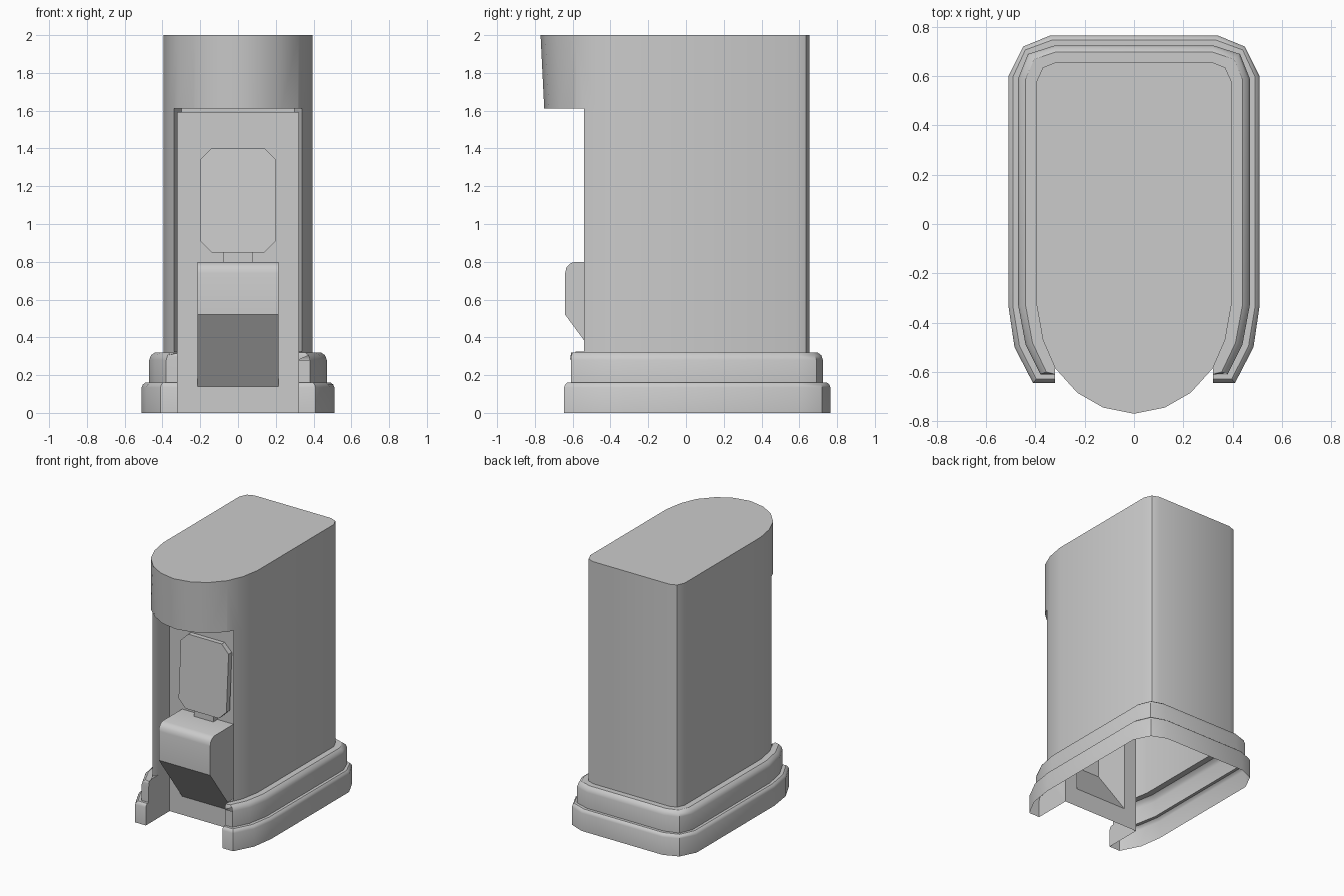
import bpy, bmesh, math

if "Cube" in bpy.data.objects:
    bpy.data.objects.remove(bpy.data.objects["Cube"])


def make(name, rings):
    """Loft a closed solid through rings that share a point count."""
    bm = bmesh.new()
    vs = [[bm.verts.new(p) for p in r] for r in rings]
    n = len(vs[0])
    for a, b in zip(vs, vs[1:]):
        for i in range(n):
            j = (i + 1) % n
            bm.faces.new((a[i], a[j], b[j], b[i]))
    bm.faces.new(vs[0][::-1])
    bm.faces.new(vs[-1])
    bmesh.ops.recalc_face_normals(bm, faces=bm.faces)
    me = bpy.data.meshes.new(name)
    bm.to_mesh(me)
    bm.free()
    ob = bpy.data.objects.new(name, me)
    bpy.context.collection.objects.link(ob)
    return ob


def box(name, x, y0, y1, z0, z1):
    return make(name, [[(-x, y0, z), (x, y0, z), (x, y1, z), (-x, y1, z)]
                       for z in (z0, z1)])


def combine(ob, other, op):
    """Apply a boolean and discard the helper."""
    m = ob.modifiers.new(op, 'BOOLEAN')
    m.object, m.operation, m.solver = other, op, 'EXACT'
    bpy.context.view_layer.objects.active = ob
    bpy.ops.object.modifier_apply(modifier=m.name)
    bpy.data.objects.remove(other)


def lerp(a, b, t):
    return [(p[0] + (q[0] - p[0]) * t, p[1] + (q[1] - p[1]) * t) for p, q in zip(a, b)]


def ring(half, z):
    pts = half + [(-x, y) for x, y in reversed(half[:-1])]
    return [(x, y, z) for x, y in pts]


# Half outlines, back to front: lower plinth, upper plinth, housing
low = [(.34, .765), (.45, .72), (.51, .6), (.51, -.33), (.485, -.5), (.41, -.645),
       (.2, -.645), (.1, -.645), (0, -.645)]
mid = [(.32, .725), (.43, .69), (.47, .59), (.47, -.33), (.44, -.49), (.38, -.61),
       (.2, -.61), (.1, -.61), (0, -.61)]
top = [(.32, .655), (.37, .635), (.395, .58), (.395, -.33), (.37, -.47), (.32, -.585),
       (.23, -.685), (.125, -.745), (0, -.77)]
foot = top[:6] + [(x, -.585) for x, y in top[6:]]
lip = top[:6] + [(x, y + .02) for x, y in top[6:]]

# Housing with stepped plinth
housing = make("housing", [
    ring(low, 0), ring(low, .135), ring(lerp(low, mid, .15), .15),
    ring(lerp(low, mid, .45), .16), ring(mid, .16), ring(mid, .28),
    ring(lerp(mid, top, .12), .305), ring(lerp(mid, top, .4), .32),
    ring(foot, .32), ring(lip, 1.6), ring(top, 2)])

# Front alcove, then its flared opening
combine(housing, box("alcove_cutter", .32, -1, -.36, -.5, 1.59), 'DIFFERENCE')
flare = [(-.3, -.46), (-.34, -.54), (-.34, -1), (.34, -1), (.34, -.54), (.3, -.46)]
combine(housing, make("flare_cutter", [[(x, y, z) for x, y in flare]
                                       for z in (.325, 1.612)]), 'DIFFERENCE')

# Dispenser hopper, rounded at the top and sloped below
hopper = [(-.3, .8), (-.59, .8), (-.615, .79), (-.633, .77), (-.64, .74),
          (-.64, .52), (-.36, .14), (-.3, .14)]
combine(housing, make("hopper", [[(x, y, z) for y, z in hopper] for x in (-.215, .215)]),
        'UNION')

# Open underside
bm = bmesh.new()
bm.from_mesh(housing.data)
under = [f for f in bm.faces if all(v.co.z < 1e-3 for v in f.verts)]
bmesh.ops.delete(bm, geom=under, context='FACES')
bm.to_mesh(housing.data)
bm.free()

# Screen plate, leaning out at the bottom
c = .06
plate = [(-.2, .85 + c), (-.2 + c, .85), (.2 - c, .85), (.2, .85 + c),
         (.2, 1.4 - c), (.2 - c, 1.4), (-.2 + c, 1.4), (-.2, 1.4 - c)]
screen = make("screen", [[(x, y - (1.4 - z) * .06, z) for x, z in plate]
                         for y in (-.355, -.395)])

# Neck between screen and hopper
neck = box("screen_neck", .08, -.41, -.355, .79, .86)

for ob in (housing, screen, neck):
    bpy.ops.object.select_all(action='DESELECT')
    ob.select_set(True)
    bpy.context.view_layer.objects.active = ob
    bpy.ops.object.shade_smooth_by_angle(angle=math.radians(35))
